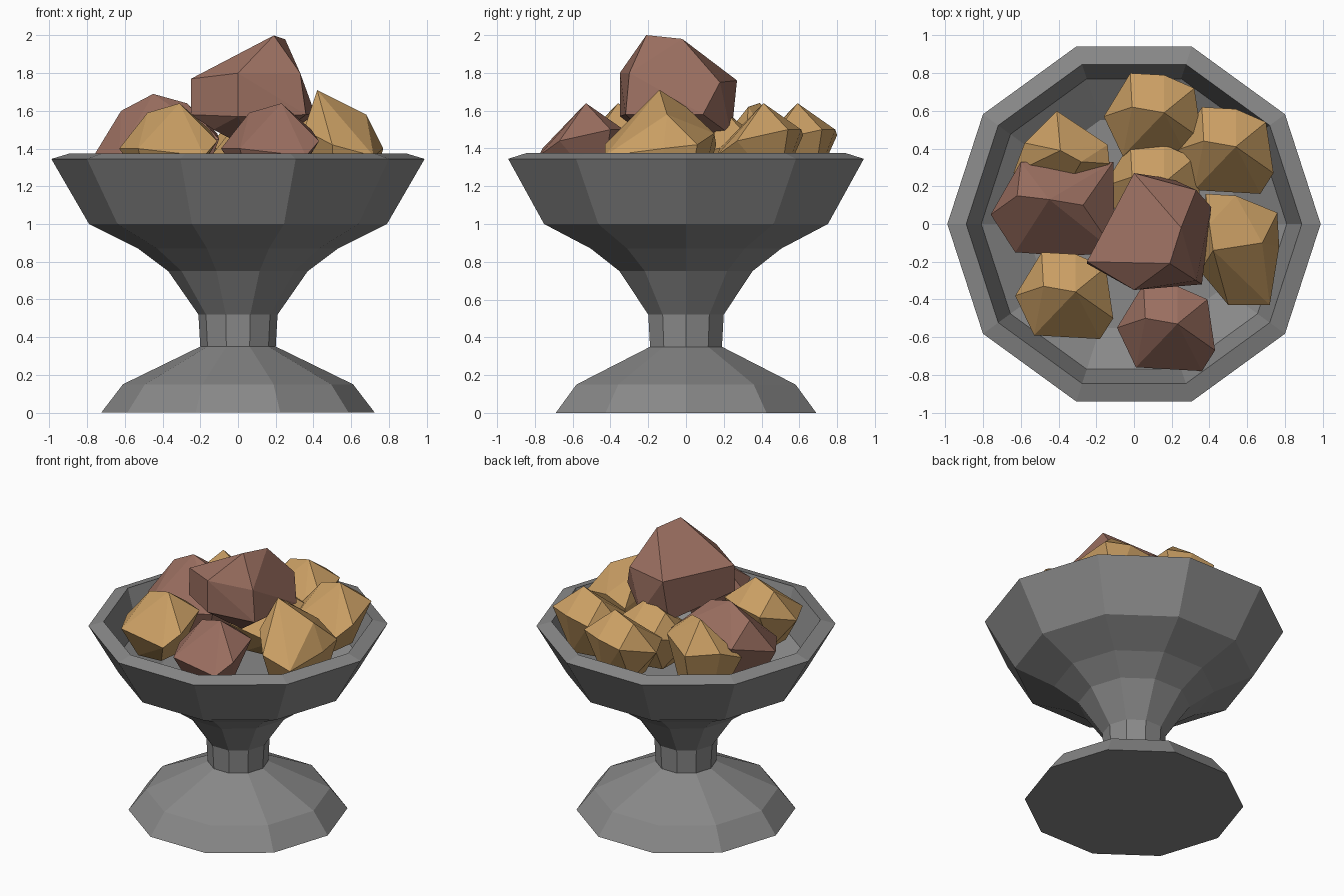
import bpy, bmesh, math
from mathutils import Vector


def material(name, rgb):
    m = bpy.data.materials.new(name)
    m.diffuse_color = (*rgb, 1)
    return m


GREY = material("stone_grey", (0.25, 0.25, 0.25))
TAN = material("tan", (0.58, 0.34, 0.125))
BROWN = material("red_brown", (0.32, 0.155, 0.115))


def finish(name, bm, mat):
    bmesh.ops.recalc_face_normals(bm, faces=bm.faces)
    me = bpy.data.meshes.new(name)
    bm.to_mesh(me)
    bm.free()
    me.materials.append(mat)
    ob = bpy.data.objects.new(name, me)
    bpy.context.collection.objects.link(ob)


# Ten-sided pedestal bowl: outer profile up, over the rim, and down inside
profile = [(0.725, 0), (0.61, 0.15), (0.20, 0.35), (0.21, 0.52), (0.37, 0.75),
           (0.53, 0.87), (0.79, 1.0), (0.99, 1.345), (0.89, 1.375),
           (0.81, 1.10), (0.58, 0.95)]
bm = bmesh.new()
rings = []
for r, z in profile:
    rings.append([bm.verts.new((r * math.cos(k * math.tau / 10),
                                r * math.sin(k * math.tau / 10), z)) for k in range(10)])
for a, b in zip(rings, rings[1:]):
    for k in range(10):
        j = (k + 1) % 10
        bm.faces.new((a[k], a[j], b[j], b[k]))
bm.faces.new(rings[0][::-1])
bm.faces.new(rings[-1])
finish("pedestal_bowl", bm, GREY)


def rock(name, pts, mat):
    bm = bmesh.new()
    for p in pts:
        bm.verts.new(p)
    res = bmesh.ops.convex_hull(bm, input=bm.verts)
    loose = [v for v in bm.verts if not v.link_faces]
    bmesh.ops.delete(bm, geom=loose, context='VERTS')
    bmesh.ops.dissolve_limit(bm, angle_limit=math.radians(7), verts=bm.verts, edges=bm.edges)
    finish(name, bm, mat)


def with_underside(pts, drop):
    # Adds a shrunken copy of the outline below the visible top
    c = sum((Vector(p) for p in pts), Vector()) / len(pts)
    return pts + [(c.x + (x - c.x) * 0.65, c.y + (y - c.y) * 0.65, drop)
                  for x, y, z in pts]


# Small rocks share one shape
PEBBLE = [(-0.11, 0.05, 0.19), (0.06, 0.02, 0.24), (-0.12, 0.23, 0.07), (0.06, 0.22, 0.10),
          (0.22, 0.15, 0.10), (0.26, -0.12, 0.04), (0.19, -0.23, -0.04), (-0.16, -0.21, 0.0),
          (-0.26, 0, 0.0), (-0.12, 0.1, -0.2), (0.1, 0.1, -0.22), (0.1, -0.12, -0.2),
          (-0.1, -0.1, -0.22)]
for name, (x, y, z), mat in [
        ("rock_back", (0.10, 0.57, 1.40), TAN),
        ("rock_back_right", (0.48, 0.39, 1.40), TAN),
        ("rock_front", (0.17, -0.55, 1.40), BROWN),
        ("rock_front_left", (-0.37, -0.38, 1.40), TAN),
        ("rock_middle", (0.10, 0.20, 1.34), TAN)]:
    rock(name, [(x + p[0], y + p[1], z + p[2]) for p in PEBBLE], mat)

# Larger irregular rocks
rock("rock_left", with_underside([
    (-0.76, 0.05, 1.37), (-0.60, 0.33, 1.45), (-0.62, 0.15, 1.60), (-0.45, 0.13, 1.69),
    (-0.27, 0.10, 1.64), (-0.11, 0.33, 1.48), (-0.10, -0.15, 1.45), (-0.35, -0.17, 1.40),
    (-0.63, -0.15, 1.37)], 1.15), BROWN)
rock("rock_back_left", with_underside([
    (-0.64, 0.27, 1.38), (-0.58, 0.43, 1.45), (-0.41, 0.60, 1.45), (-0.14, 0.42, 1.48),
    (-0.13, 0.32, 1.50), (-0.37, 0.17, 1.42), (-0.39, 0.39, 1.64), (-0.28, 0.33, 1.62)],
    1.17), TAN)
rock("rock_right", with_underside([
    (0.38, 0.16, 1.42), (0.54, 0.15, 1.48), (0.76, 0.06, 1.42), (0.77, -0.12, 1.40),
    (0.72, -0.43, 1.36), (0.50, -0.43, 1.42), (0.35, -0.25, 1.50), (0.42, -0.14, 1.71),
    (0.68, -0.10, 1.58), (0.40, 0.0, 1.62)], 1.10), TAN)
rock("rock_top", [
    (0.19, -0.21, 2.0), (0.25, -0.02, 1.98), (-0.25, -0.20, 1.77), (0.0, 0.27, 1.76),
    (0.33, 0.18, 1.75), (0.41, 0.09, 1.58), (0.36, -0.32, 1.58), (0.33, -0.30, 1.80),
    (0.0, -0.35, 1.80), (0.0, -0.35, 1.57), (-0.25, -0.21, 1.58), (-0.13, -0.20, 1.50),
    (0.20, 0.24, 1.47), (0.0, 0.20, 1.45), (0.10, -0.10, 1.38)], BROWN)
